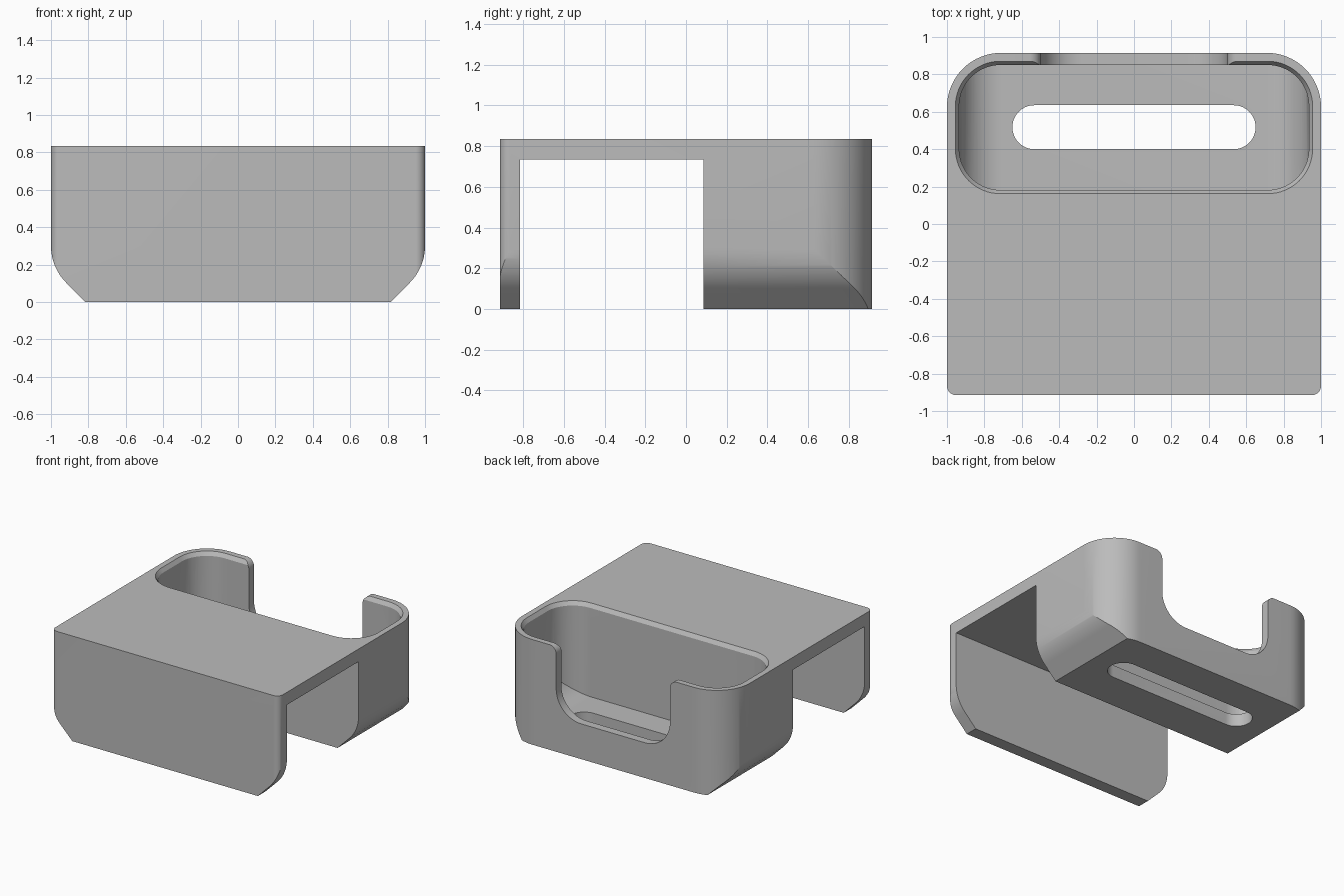
import bpy, bmesh, math
from mathutils import Vector

cube = bpy.data.objects.get("Cube")
if cube:
    bpy.data.objects.remove(cube, do_unlink=True)

grey = bpy.data.materials.new("plain grey")
grey.use_nodes = True
grey.diffuse_color = (0.5, 0.5, 0.5, 1)
grey.node_tree.nodes["Principled BSDF"].inputs["Base Color"].default_value = (0.5, 0.5, 0.5, 1)


def fillet(corners, seg=16):
    """Turn (a, b, radius) corners into an outline with tangent arcs."""
    out = []
    n = len(corners)
    for i, (a, b, r) in enumerate(corners):
        p = Vector((a, b))
        if r == 0:
            out.append(p)
            continue
        u = (Vector(corners[i - 1][:2]) - p).normalized()
        v = (Vector(corners[(i + 1) % n][:2]) - p).normalized()
        half = u.angle(v) / 2
        centre = p + (u + v).normalized() * (r / math.sin(half))
        start = p + u * (r / math.tan(half)) - centre
        end = p + v * (r / math.tan(half)) - centre
        sweep = start.angle(end)
        for k in range(seg + 1):
            t = k / seg
            out.append(centre + (start * math.sin((1 - t) * sweep)
                                 + end * math.sin(t * sweep)) / math.sin(sweep))
    return out


def rounded_box(x0, x1, y0, y1, r_front, r_back):
    return fillet([(x0, y0, r_front), (x1, y0, r_front),
                   (x1, y1, r_back), (x0, y1, r_back)])


def loft(name, first, last, lo, hi, axis="z"):
    """Join two matching outlines placed at lo and hi along an axis."""
    place = {"z": lambda p, h: (p.x, p.y, h),
             "y": lambda p, h: (p.x, h, p.y),
             "x": lambda p, h: (h, p.x, p.y)}[axis]
    bm = bmesh.new()
    a = [bm.verts.new(place(p, lo)) for p in first]
    b = [bm.verts.new(place(p, hi)) for p in last]
    bm.faces.new(a)
    bm.faces.new(b)
    n = len(a)
    for i in range(n):
        j = (i + 1) % n
        bm.faces.new((a[i], a[j], b[j], b[i]))
    bmesh.ops.recalc_face_normals(bm, faces=bm.faces)
    mesh = bpy.data.meshes.new(name)
    bm.to_mesh(mesh)
    bm.free()
    mesh.materials.append(grey)
    ob = bpy.data.objects.new(name, mesh)
    bpy.context.collection.objects.link(ob)
    return ob


def prism(name, outline, lo, hi, axis="z"):
    return loft(name, outline, outline, lo, hi, axis)


def combine(ob, tool, operation):
    """Apply a boolean and discard the tool."""
    tool.hide_render = True
    mod = ob.modifiers.new("cut", "BOOLEAN")
    mod.operation = operation
    mod.solver = "EXACT"
    mod.object = tool
    bpy.context.view_layer.objects.active = ob
    bpy.ops.object.modifier_apply(modifier=mod.name)
    bpy.data.objects.remove(tool, do_unlink=True)


TOP = 0.835
Y = 0.915

# Outer body: rounded plan trimmed by the front profile
body = prism("holder_body", rounded_box(-1, 1, -Y, Y, 0.05, 0.29), 0, TOP)
front = fillet([(-0.815, 0, 0), (0.815, 0, 0), (1, 0.185, 0.28), (1, 1, 0),
                (-1, 1, 0), (-1, 0.185, 0.28)])
for p in front:
    if abs(p.x) > 0.9999:
        p.x *= 1.001
combine(body, prism("profile_trim", front, -1.2, 1.2, "y"), "INTERSECT")

# Channel between the front lip and the rear tray
channel = fillet([(-0.815, -0.2, 0), (0.085, -0.2, 0), (0.085, 0.735, 0), (-0.815, 0.735, 0)])
combine(body, prism("channel_cut", channel, -1.2, 1.2, "x"), "DIFFERENCE")


# Tray pocket with rounded floor ends
def pocket_plan(d):
    return rounded_box(-0.935 - d, 0.935 + d, 0.182 - d, 0.85 + d, 0.22 + d, 0.22 + d)


pocket = prism("pocket_cut", pocket_plan(0), 0, 1)
floor = fillet([(-0.936, 0.1, 0.23), (0.936, 0.1, 0.23), (0.936, 1.1, 0), (-0.936, 1.1, 0)])
combine(pocket, prism("pocket_floor", floor, 0, 1.2, "y"), "INTERSECT")
combine(body, pocket, "DIFFERENCE")

# Chamfered pocket rim
rim = loft("rim_cut", pocket_plan(-0.02), pocket_plan(0.04), TOP - 0.06, TOP + 0.03)
combine(body, rim, "DIFFERENCE")

# Slot through the tray floor
slot = rounded_box(-0.65, 0.65, 0.4, 0.635, 0.117, 0.117)
combine(body, prism("slot_cut", slot, -0.2, 0.3), "DIFFERENCE")

# Open notch in the rear wall
edge = TOP + 0.0005
notch = fillet([(-0.6, 1, 0), (-0.6, edge, 0), (-0.5, edge, 0.06), (-0.5, 0.28, 0.22),
                (0.5, 0.28, 0.22), (0.5, edge, 0.06), (0.6, edge, 0), (0.6, 1, 0)])
combine(body, prism("notch_cut", notch, 0.7, 1.1, "y"), "DIFFERENCE")

# Smooth the curves, keep the edges sharp
bpy.ops.object.select_all(action="DESELECT")
body.select_set(True)
bpy.context.view_layer.objects.active = body
bpy.ops.object.shade_smooth_by_angle(angle=math.radians(25))
